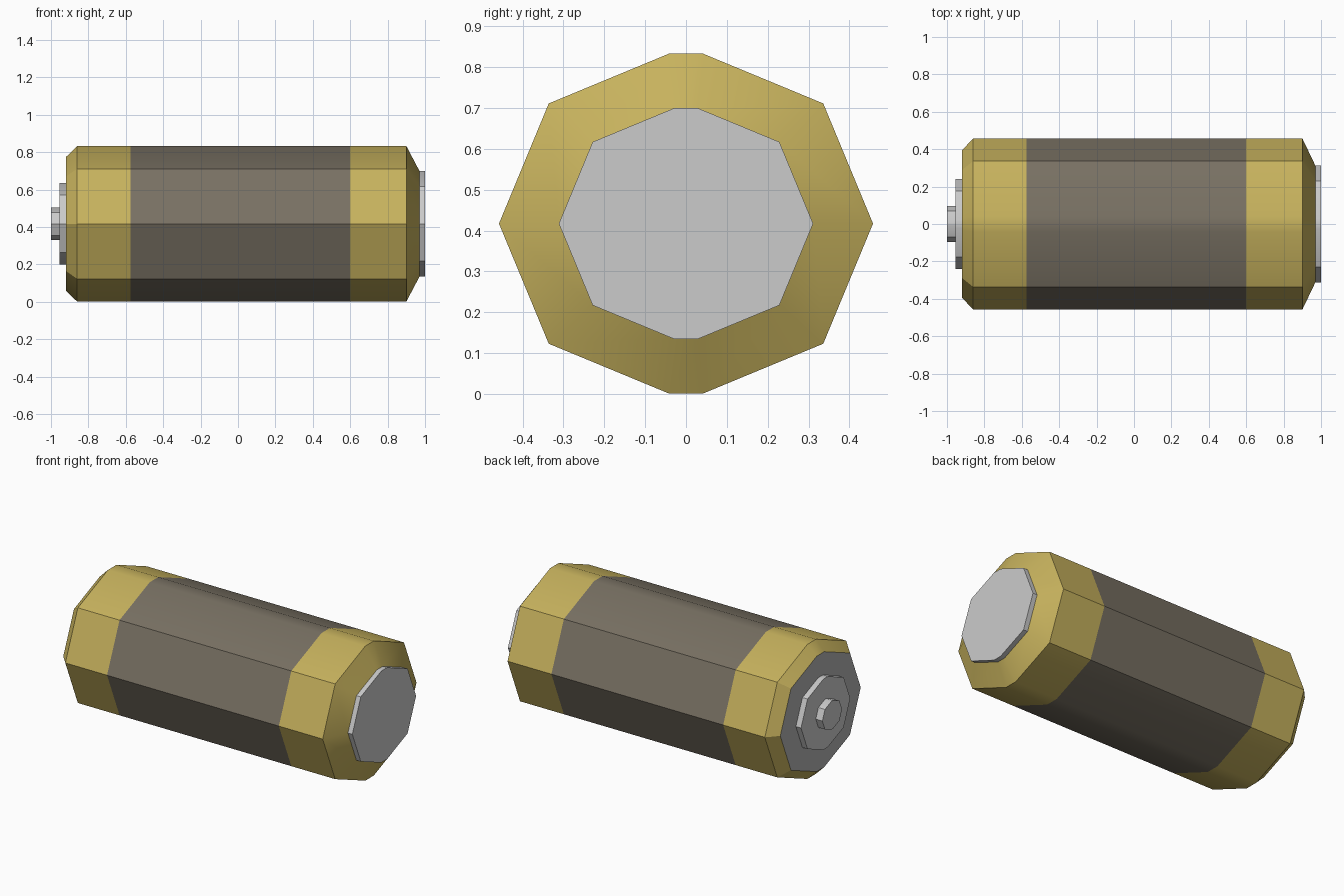
import bpy, bmesh, math

if "Cube" in bpy.data.objects:
    bpy.data.objects.remove(bpy.data.objects["Cube"])

CENTRE_Z = 0.417
RADIUS, SPLIT = 0.416, 0.042


def section():
    # Octagon whose halves are pulled apart, leaving narrow flats on top and bottom
    pts = []
    for side, start in ((1, -90), (-1, 90)):
        for i in range(5):
            a = math.radians(start + 45 * i)
            pts.append((RADIUS * math.cos(a) + side * SPLIT, RADIUS * math.sin(a)))
    return pts


def material(name, rgb):
    m = bpy.data.materials.new(name)
    m.diffuse_color = (*rgb, 1)
    m.use_nodes = True
    m.node_tree.nodes["Principled BSDF"].inputs["Base Color"].default_value = m.diffuse_color
    return m


def loft(name, stations, mats=(), spans=(), start_cap=None, end_cap=None):
    """Skin scaled sections along x; spans and caps hold material indices."""
    bm = bmesh.new()
    rings = [[bm.verts.new((x, y * s, CENTRE_Z + z * s)) for y, z in section()]
             for x, s in stations]
    n = len(rings[0])
    for k, (a, b) in enumerate(zip(rings, rings[1:])):
        for i in range(n):
            j = (i + 1) % n
            f = bm.faces.new((a[i], b[i], b[j], a[j]))
            f.normal_update()
            f.material_index = spans[k] if spans else 0
    if start_cap is not None:
        bm.faces.new(rings[0]).material_index = start_cap
    if end_cap is not None:
        bm.faces.new(rings[-1][::-1]).material_index = end_cap
    bmesh.ops.recalc_face_normals(bm, faces=bm.faces)
    # Make sure the skin points outwards
    bm.normal_update()
    out = sum(f.normal.z * (f.calc_center_median().z - CENTRE_Z) for f in bm.faces)
    if out < 0:
        bmesh.ops.reverse_faces(bm, faces=bm.faces)
    me = bpy.data.meshes.new(name)
    bm.to_mesh(me)
    bm.free()
    for m in mats:
        me.materials.append(m)
    ob = bpy.data.objects.new(name, me)
    bpy.context.collection.objects.link(ob)
    bpy.ops.object.select_all(action='DESELECT')
    ob.select_set(True)
    bpy.context.view_layer.objects.active = ob
    bpy.ops.object.shade_smooth_by_angle(angle=math.radians(30))
    return ob


gold = material("gold", (0.57, 0.445, 0.11))
dark = material("dark_sleeve", (0.19, 0.165, 0.125))
seal = material("dark_grey", (0.45, 0.45, 0.45))

# Main casing: gold ends, dark sleeve and grey seal on the left face
loft("casing",
     [(-0.92, 0.858), (-0.86, 1), (-0.575, 1), (0.60, 1), (0.90, 1), (0.97, 0.68)],
     (gold, dark, seal), (0, 0, 1, 0, 0), start_cap=2)

# Flat terminal on the right, stepped terminal on the left
loft("flat_terminal", [(0.97, 0.68), (1.0, 0.68)], end_cap=0)
loft("terminal_base", [(-0.955, 0.525), (-0.92, 0.525)], start_cap=0)
loft("terminal_tip", [(-1.0, 0.21), (-0.955, 0.21)], start_cap=0)
